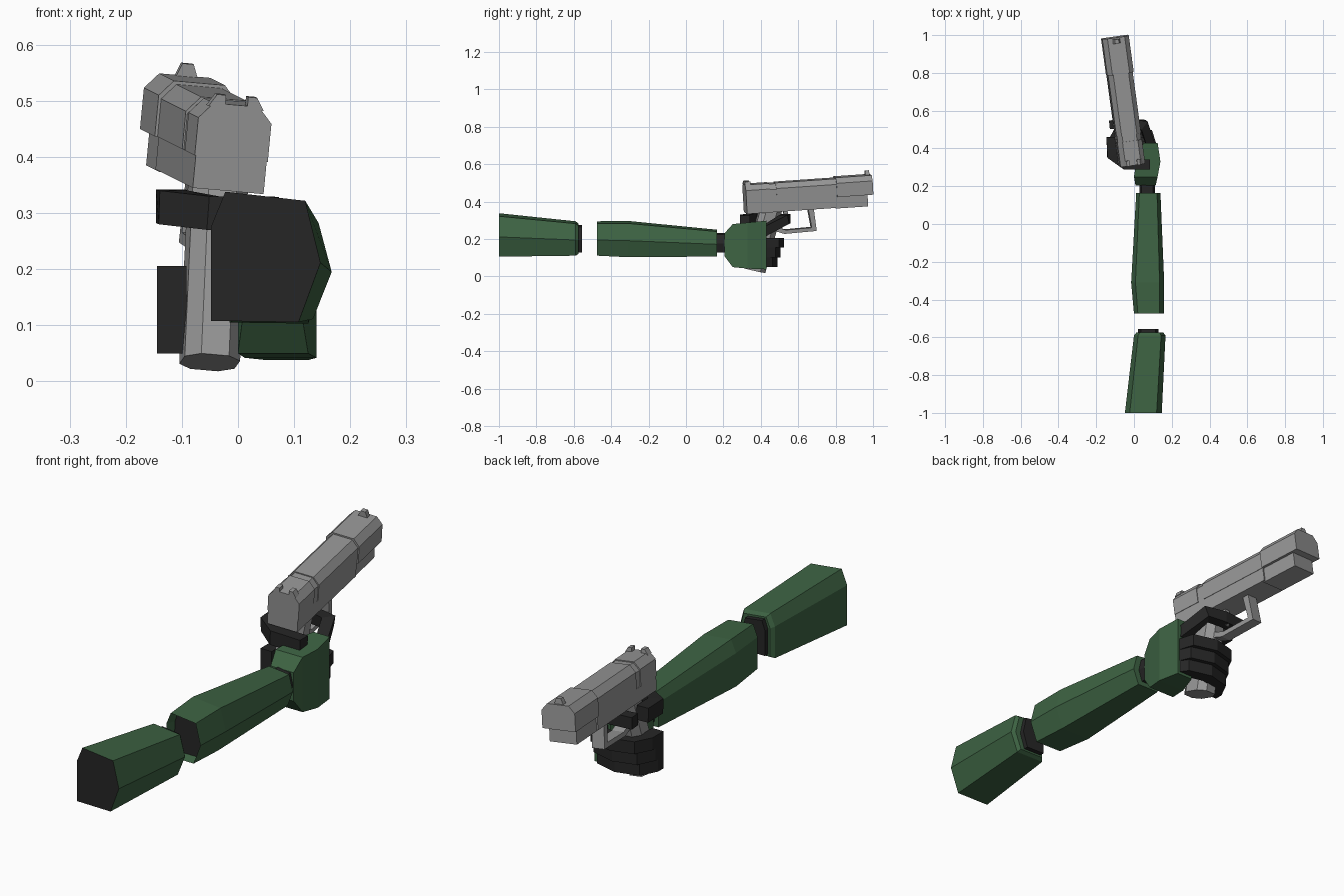
import bpy, bmesh, math
from mathutils import Matrix, Vector

if "Cube" in bpy.data.objects:
    bpy.data.objects.remove(bpy.data.objects["Cube"])


def material(name, col):
    m = bpy.data.materials.new(name)
    m.diffuse_color = (*col, 1)
    m.use_nodes = True
    m.node_tree.nodes["Principled BSDF"].inputs["Base Color"].default_value = m.diffuse_color
    return m


GREEN = material("dark_green", (0.047, 0.125, 0.056))
BLACK = material("charcoal", (0.019, 0.019, 0.019))
GREY = material("gun_grey", (0.31, 0.31, 0.31))

# Gun frame: origin at the rear of the slide seam, y runs to the muzzle
GUN = (Matrix.Translation((-0.012, 0.315, 0.397))
       @ Matrix.Rotation(math.radians(7.8), 4, 'Z')
       @ Matrix.Rotation(math.radians(3.9), 4, 'X')
       @ Matrix.Rotation(math.radians(5), 4, 'Y'))


def loft(name, sections, mat, matrix=Matrix(), start_cap=None, recess=0):
    """Skin equal-length rings; start cap may have its own material and be sunk in."""
    bm = bmesh.new()
    rings = [[bm.verts.new(matrix @ Vector(p)) for p in s] for s in sections]
    n = len(rings[0])
    for a, b in zip(rings, rings[1:]):
        for i in range(n):
            j = (i + 1) % n
            bm.faces.new((a[i], a[j], b[j], b[i]))
    cap = bm.faces.new(rings[0])
    bm.faces.new(rings[-1])
    bmesh.ops.recalc_face_normals(bm, faces=bm.faces)
    if recess:
        bmesh.ops.inset_region(bm, faces=[cap], thickness=0.012)
        for v in cap.verts:
            v.co.y += recess
    if start_cap:
        cap.material_index = 1
    me = bpy.data.meshes.new(name)
    bm.to_mesh(me)
    bm.free()
    me.materials.append(mat)
    if start_cap:
        me.materials.append(start_cap)
    ob = bpy.data.objects.new(name, me)
    bpy.context.collection.objects.link(ob)
    return ob


def ring(y, pts):
    return [(x, y, z) for x, z in pts]


def rect(x0, x1, z0, z1):
    return [(x0, z0), (x0, z1), (x1, z1), (x1, z0)]


def bar(name, path, w, h, mat, matrix=Matrix(), tip=1.0):
    """Mitred rectangular bar along a path (fingers and thumb)."""
    pts = [Vector(p) for p in path]
    secs = []
    for i, p in enumerate(pts):
        d0 = (p - pts[max(i - 1, 0)]).normalized()
        d1 = (pts[min(i + 1, len(pts) - 1)] - p).normalized()
        d = (d0 + d1).normalized()
        side = d.cross(Vector((0, 0, 1))).normalized()
        up = side.cross(d)
        k = 1 / max(0.6, d.dot(d1 if d1.length else d0))
        s = tip if i == len(pts) - 1 else 1
        secs.append([p + side * a * w / 2 * k * s + up * b * h / 2 * s
                     for a, b in ((-1, -1), (-1, 1), (1, 1), (1, -1))])
    return loft(name, secs, mat, matrix)


def sleeve(x0, x1, z0, z1):
    """Six-sided sleeve section with a ridge on the outer side."""
    w, h = x1 - x0, z1 - z0
    return [(x0, z0), (x0, z0 + 0.73 * h), (x0 + 0.13 * w, z1),
            (x0 + 0.86 * w, z1 - 0.07 * h), (x1, z0 + 0.45 * h),
            (x0 + 0.8 * w, z0 - 0.01 * h)]


# Upper arm with dark cut end and elbow plug
loft("upper_arm", [ring(-1.0, sleeve(-0.048, 0.147, 0.108, 0.338)),
                   ring(-0.59, sleeve(0.0, 0.167, 0.113, 0.295)),
                   ring(-0.575, sleeve(0.012, 0.155, 0.122, 0.283))],
     GREEN, start_cap=BLACK)
loft("elbow_plug", [ring(-0.60, sleeve(0.022, 0.13, 0.13, 0.275)),
                    ring(-0.555, sleeve(0.022, 0.13, 0.13, 0.275))], BLACK)

# Forearm, sunk dark socket at the elbow end
loft("forearm", [ring(-0.475, sleeve(0.0, 0.158, 0.113, 0.295)),
                 ring(-0.31, sleeve(-0.015, 0.16, 0.105, 0.297)),
                 ring(0.165, sleeve(0.012, 0.14, 0.108, 0.25))],
     GREEN, start_cap=BLACK, recess=0.04)
loft("wrist", [ring(0.15, sleeve(0.03, 0.112, 0.128, 0.233)),
               ring(0.23, sleeve(0.03, 0.112, 0.128, 0.233))], BLACK)

# Palm and back of the hand
loft("hand", [ring(0.205, rect(0.008, 0.115, 0.11, 0.23)),
              ring(0.25, rect(0.0, 0.125, 0.05, 0.28)),
              ring(0.33, rect(0.012, 0.14, 0.042, 0.288)),
              ring(0.43, rect(0.05, 0.125, 0.038, 0.298))], GREEN)

# Three curled fingers, each lower one a little shorter
for i, name in enumerate(("middle_finger", "ring_finger", "little_finger")):
    z, back = 0.18 - 0.052 * i, 0.018 * i
    bar(name, [(0.095, 0.41, z), (0.075, 0.475 - back, z), (-0.01, 0.497 - back, z),
               (-0.09, 0.475 - back, z), (-0.118, 0.42 - back, z), (-0.118, 0.355, z)],
        0.052, 0.052, BLACK)

# Index finger through the guard, thumb around the back of the grip
bar("index_finger", [(0.092, 0.41, 0.238), (0.05, 0.525, 0.305),
                     (-0.03, 0.535, 0.308), (-0.13, 0.525, 0.308)], 0.046, 0.05, BLACK)
bar("thumb", [(0.085, 0.315, 0.296), (-0.045, 0.315, 0.30),
              (-0.115, 0.365, 0.31), (-0.12, 0.46, 0.312)], 0.052, 0.06, BLACK)


# Slide: four blocks with chamfered tops
def slide_profile(w, h):
    return [(-w, 0), (-w, h - 0.028), (-w + 0.025, h), (w - 0.025, h), (w, h - 0.028), (w, 0)]


for name, y0, y1, w, h in (("slide_rear", 0, 0.13, 0.066, 0.096),
                           ("slide_groove", 0.13, 0.165, 0.063, 0.092),
                           ("slide_middle", 0.165, 0.49, 0.066, 0.096),
                           ("slide_front", 0.49, 0.685, 0.071, 0.102)):
    p = slide_profile(w, h)
    loft(name, [ring(y0, p), ring(y1, p)], GREY, GUN)

# Frame under the slide, with a deeper dust cover at the front
loft("frame", [ring(0.0, rect(-0.064, 0.064, -0.058, 0.0)),
               ring(0.49, rect(-0.064, 0.064, -0.058, 0.0))], GREY, GUN)
loft("dust_cover", [ring(0.48, rect(-0.058, 0.058, -0.062, 0.0)),
                    ring(0.655, rect(-0.058, 0.058, -0.062, 0.0))], GREY, GUN)

# Sights: two rear posts and a tapered front blade
for side, s in (("left", -1), ("right", 1)):
    post = [(s * 0.02, 0.09), (s * 0.02, 0.112), (s * 0.036, 0.112), (s * 0.05, 0.09)]
    loft("rear_sight_" + side, [ring(0.0, post), ring(0.03, post)], GREY, GUN)
blade = [(-0.02, 0.1), (-0.01, 0.125), (0.01, 0.125), (0.02, 0.1)]
loft("front_sight", [ring(0.655, blade), ring(0.677, blade)], GREY, GUN)

# Grip: raked eight-sided column
octagon = [(0.05, 0.03), (0.025, 0.06), (-0.025, 0.06), (-0.05, 0.03),
           (-0.05, -0.03), (-0.025, -0.06), (0.025, -0.06), (0.05, -0.03)]
loft("grip", [[(x, 0.025 + y, -0.367 - 0.3 * y) for x, y in octagon],
              [(x, 0.14 + y, -0.04) for x, y in octagon]], GREY, GUN)


# Trigger guard and trigger: side profiles given as (y, z)
def side_plate(name, pts, w):
    loft(name, [[(x, y, z) for y, z in pts] for x in (-w, w)], GREY, GUN)


side_plate("guard_bottom", [(0.14, -0.16), (0.20, -0.182), (0.375, -0.178),
                            (0.37, -0.158), (0.21, -0.162), (0.14, -0.135)], 0.026)
side_plate("guard_front", [(0.335, -0.05), (0.365, -0.05), (0.375, -0.178), (0.35, -0.165)], 0.026)
side_plate("trigger", [(0.2, -0.05), (0.225, -0.05), (0.232, -0.13), (0.215, -0.13)], 0.012)
